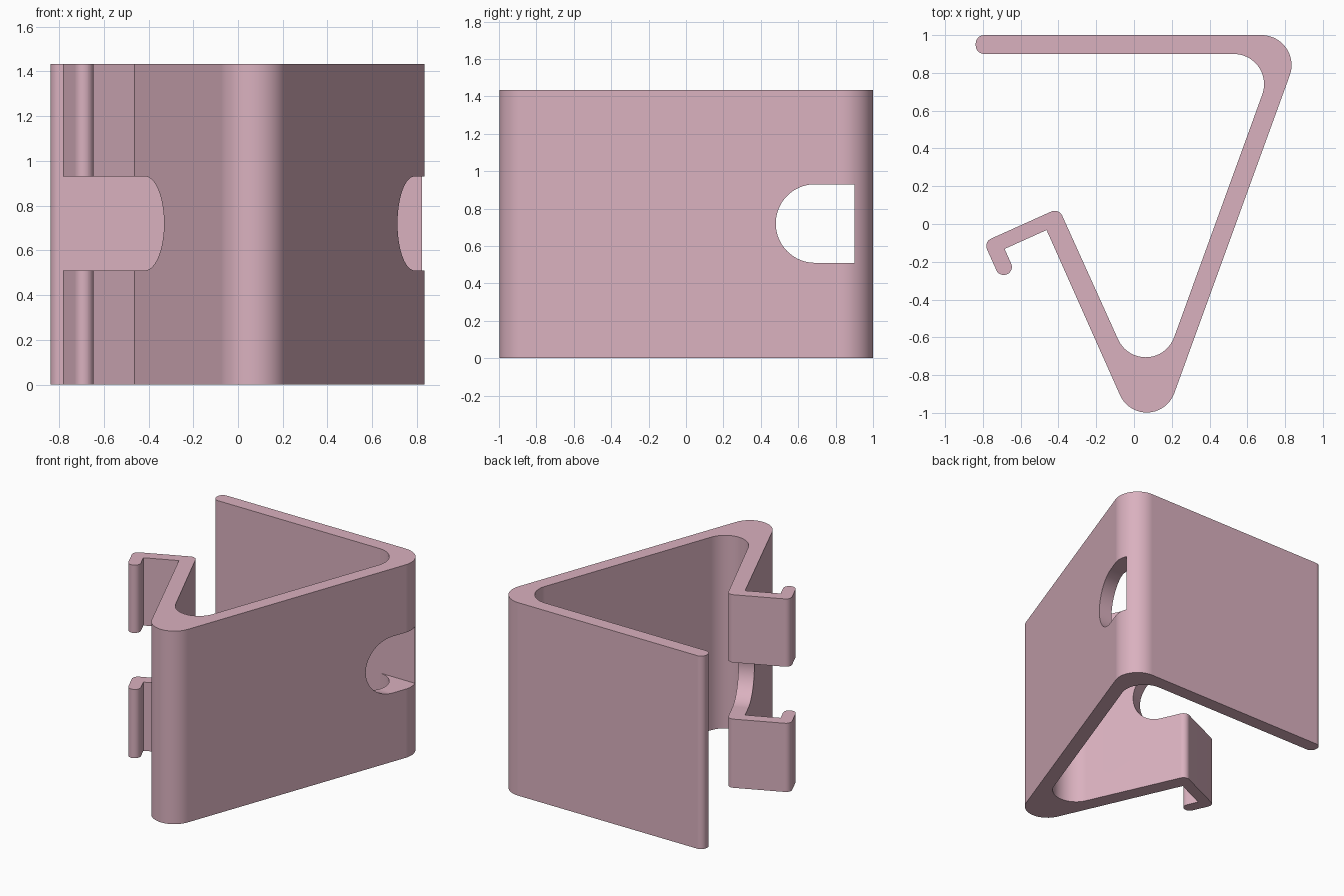
import bpy
from math import cos, sin, pi, atan2, tan
from mathutils import Vector

cube = bpy.data.objects.get("Cube")
if cube:
    bpy.data.objects.remove(cube, do_unlink=True)

HEIGHT = 1.433
SLOT_Z, SLOT_R = 0.72, 0.21

# Single plastic colour
pink = bpy.data.materials.new("dusty_pink")
pink.use_nodes = True
pink.diffuse_color = (0.70, 0.44, 0.52, 1)
pink.node_tree.nodes["Principled BSDF"].inputs["Base Color"].default_value = pink.diffuse_color


def rounded(corners):
    """Outline from (x, y, fillet radius) corners."""
    out = []
    for i, (x, y, r) in enumerate(corners):
        p = Vector((x, y))
        if r == 0:
            out.append(p)
            continue
        a = (Vector(corners[i - 1][:2]) - p).normalized()
        b = (Vector(corners[(i + 1) % len(corners)][:2]) - p).normalized()
        half = a.angle(b) / 2
        centre = p + (a + b).normalized() * r / sin(half)
        reach = r / tan(half)
        s, e = p + a * reach - centre, p + b * reach - centre
        start = atan2(s.y, s.x)
        sweep = (atan2(e.y, e.x) - start + pi) % (2 * pi) - pi
        n = max(8, int(r * 120))
        for k in range(n + 1):
            t = start + sweep * k / n
            out.append(centre + r * Vector((cos(t), sin(t))))
    return out


def prism(name, bottom, offset):
    """Closed solid from a 3D outline swept along offset."""
    n = len(bottom)
    verts = list(bottom) + [p + offset for p in bottom]
    faces = [list(range(n))[::-1], list(range(n, 2 * n))]
    faces += [[i, (i + 1) % n, (i + 1) % n + n, i + n] for i in range(n)]
    mesh = bpy.data.meshes.new(name)
    mesh.from_pydata(verts, [], faces)
    mesh.materials.append(pink)
    obj = bpy.data.objects.new(name, mesh)
    bpy.context.collection.objects.link(obj)
    bpy.context.view_layer.objects.active = obj
    bpy.ops.object.select_all(action='DESELECT')
    obj.select_set(True)
    bpy.ops.object.mode_set(mode='EDIT')
    bpy.ops.mesh.select_all(action='SELECT')
    bpy.ops.mesh.normals_make_consistent(inside=False)
    bpy.ops.object.mode_set(mode='OBJECT')
    return obj


def slot(name, origin, through, across, end, depth):
    """Round-ended slot cutter; the round end sits at the origin."""
    up = Vector((0, 0, SLOT_R))
    arc = [origin - across * SLOT_R * sin(t) + up * cos(t)
           for t in (pi * k / 40 for k in range(41))]
    pts = arc + [origin + across * end - up, origin + across * end + up]
    return prism(name, pts, through * depth)


# Bent clip profile: back plate, slanted wall, front bend, arm and hook
profile = rounded([
    (-0.838, 1.0, 0.045), (-0.838, 0.9, 0.045),
    (0.757, 0.9, 0.16), (0.078, -0.97, 0.16),
    (-0.398, 0.084, 0.043), (-0.796, -0.095, 0.043),
    (-0.711, -0.284, 0.042), (-0.633, -0.248, 0.042),
    (-0.685, -0.132, 0), (-0.463, -0.032, 0),
    (0.082, -1.257, 0.155), (0.902, 1.0, 0.159),
])
clip = prism("bent_clip", [p.to_3d() for p in profile], Vector((0, 0, HEIGHT)))

# Slot through the hook and arm, and hole through the slanted wall
u, v = Vector((0.912, 0.411, 0)), Vector((-0.411, 0.912, 0))
z = Vector((0, 0, SLOT_Z))
cutters = [
    slot("hook_slot_cutter", u * -1.2 + v * 0.045 + z, u, v, 0.45, 1.0),
    slot("wall_hole_cutter", Vector((0.3, 0.69, SLOT_Z)),
         Vector((1, 0, 0)), Vector((0, 1, 0)), 0.21, 0.7),
]
bpy.ops.object.select_all(action='DESELECT')
clip.select_set(True)
bpy.context.view_layer.objects.active = clip
for c in cutters:
    c.hide_render = True
    mod = clip.modifiers.new("cut", 'BOOLEAN')
    mod.operation, mod.solver, mod.object = 'DIFFERENCE', 'EXACT', c
    bpy.ops.object.modifier_apply(modifier=mod.name)
    bpy.data.objects.remove(c, do_unlink=True)

# Smooth bends, crisp edges
bpy.ops.object.shade_smooth_by_angle(angle=pi / 6)
weighted = clip.modifiers.new("weighted_normals", 'WEIGHTED_NORMAL')
weighted.keep_sharp = True
